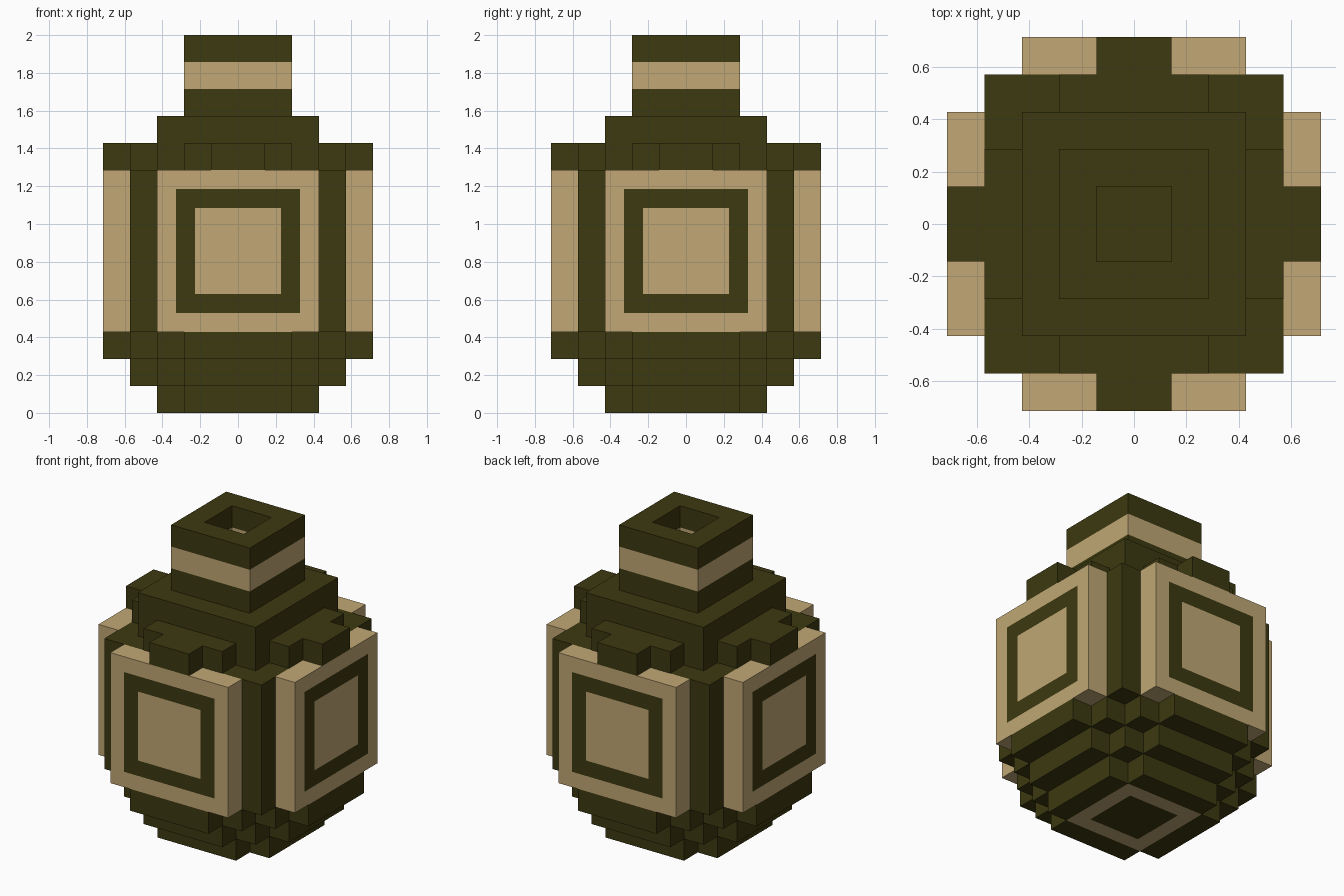
import bpy, bmesh, math
from mathutils import Matrix, Vector

if "Cube" in bpy.data.objects:
    bpy.data.objects.remove(bpy.data.objects["Cube"])

U = 2 / 14  # edge of one building block


def material(name, color):
    m = bpy.data.materials.new(name)
    m.use_nodes = True
    m.diffuse_color = (*color, 1)
    m.node_tree.nodes["Principled BSDF"].inputs["Base Color"].default_value = (*color, 1)
    return m


OLIVE = material("dark olive", (0.045, 0.041, 0.005))
TAN = material("tan", (0.533, 0.386, 0.178))


def finish(bm, name, *mats):
    bmesh.ops.recalc_face_normals(bm, faces=bm.faces)
    bmesh.ops.scale(bm, vec=(U, U, U), verts=bm.verts)
    mesh = bpy.data.meshes.new(name)
    bm.to_mesh(mesh)
    bm.free()
    for m in mats:
        mesh.materials.append(m)
    obj = bpy.data.objects.new(name, mesh)
    bpy.context.collection.objects.link(obj)
    return obj


def box(bm, lo, hi):
    """Box between two corners, in block units."""
    lo, hi = Vector(lo), Vector(hi)
    mat = Matrix.Translation((lo + hi) / 2) @ Matrix.Diagonal((*(hi - lo), 1))
    return bmesh.ops.create_cube(bm, size=1, matrix=mat)["verts"]


def stepped_layer(name, z0, z1, corners):
    """Slab whose outline steps through the outer corners of one quadrant."""
    quarter = []
    for i, (x, y) in enumerate(corners):
        quarter.append((x, y))
        if i + 1 < len(corners):
            quarter.append((corners[i + 1][0], y))
    outline = []
    for _ in range(4):
        outline += quarter
        quarter = [(-y, x) for x, y in quarter]
    bm = bmesh.new()
    face = bm.faces.new([bm.verts.new((x, y, z0)) for x, y in outline])
    top = bmesh.ops.extrude_face_region(bm, geom=[face], use_keep_orig=True)["geom"]
    verts = [v for v in top if isinstance(v, bmesh.types.BMVert)]
    bmesh.ops.translate(bm, vec=(0, 0, z1 - z0), verts=verts)
    return finish(bm, name, OLIVE)


def add_target(bm, direction, rings):
    """Inset concentric squares on the face that looks along direction."""
    bm.normal_update()
    face = max(bm.faces, key=lambda f: f.normal.dot(Vector(direction)))
    for index in rings:
        bmesh.ops.inset_region(bm, faces=[face], thickness=1)
        face.material_index = index


def ring(name, z0, z1, mat):
    """Square collar with a square opening."""
    def square(r, z):
        return [bm.verts.new((x * r, y * r, z)) for x, y in ((1, 1), (-1, 1), (-1, -1), (1, -1))]
    bm = bmesh.new()
    loops = [square(2, z0), square(2, z1), square(1, z1), square(1, z0)]
    for a, b in zip(loops, loops[1:] + loops[:1]):
        for i in range(4):
            j = (i + 1) % 4
            bm.faces.new((a[i], a[j], b[j], b[i]))
    return finish(bm, name, mat)


# Foot: core with a painted underside and four side strips
bm = bmesh.new()
box(bm, (-2, -2, 0), (2, 2, 1))
bm.normal_update()
for f in bm.faces:
    f.material_index = 1 if f.normal.z < -0.5 else 0
add_target(bm, (0, 0, -1), [0])
finish(bm, "foot_core", OLIVE, TAN)

bm = bmesh.new()
for k in range(4):
    strip = box(bm, (-2, -3, 0), (2, -2, 1))
    bmesh.ops.rotate(bm, verts=strip, matrix=Matrix.Rotation(k * math.pi / 2, 3, "Z"))
finish(bm, "foot_strips", OLIVE)

# Body: stepped underside, square trunk, stepped shoulders
stepped_layer("lower_step", 1, 2, [(4, 2), (3, 3), (2, 4)])
stepped_layer("upper_step", 2, 3, [(5, 2), (4, 3), (3, 4), (2, 5)])
stepped_layer("trunk", 3, 9, [(4, 4)])
stepped_layer("shoulder", 9, 10, [(5, 1), (4, 2), (3, 3), (2, 4), (1, 5)])
stepped_layer("neck_base", 10, 11, [(3, 3)])

# Side panels with square targets
for k, side in enumerate(("front", "left", "back", "right")):
    bm = bmesh.new()
    box(bm, (-3, -5, 3), (3, -4, 9))
    add_target(bm, (0, -1, 0), [1, 0])
    bmesh.ops.rotate(bm, verts=bm.verts, matrix=Matrix.Rotation(k * math.pi / 2, 3, "Z"))
    finish(bm, side + "_panel", TAN, OLIVE)

# Hollow neck
ring("neck_lower_ring", 11, 12, OLIVE)
ring("neck_band", 12, 13, TAN)
ring("neck_rim", 13, 14, OLIVE)
